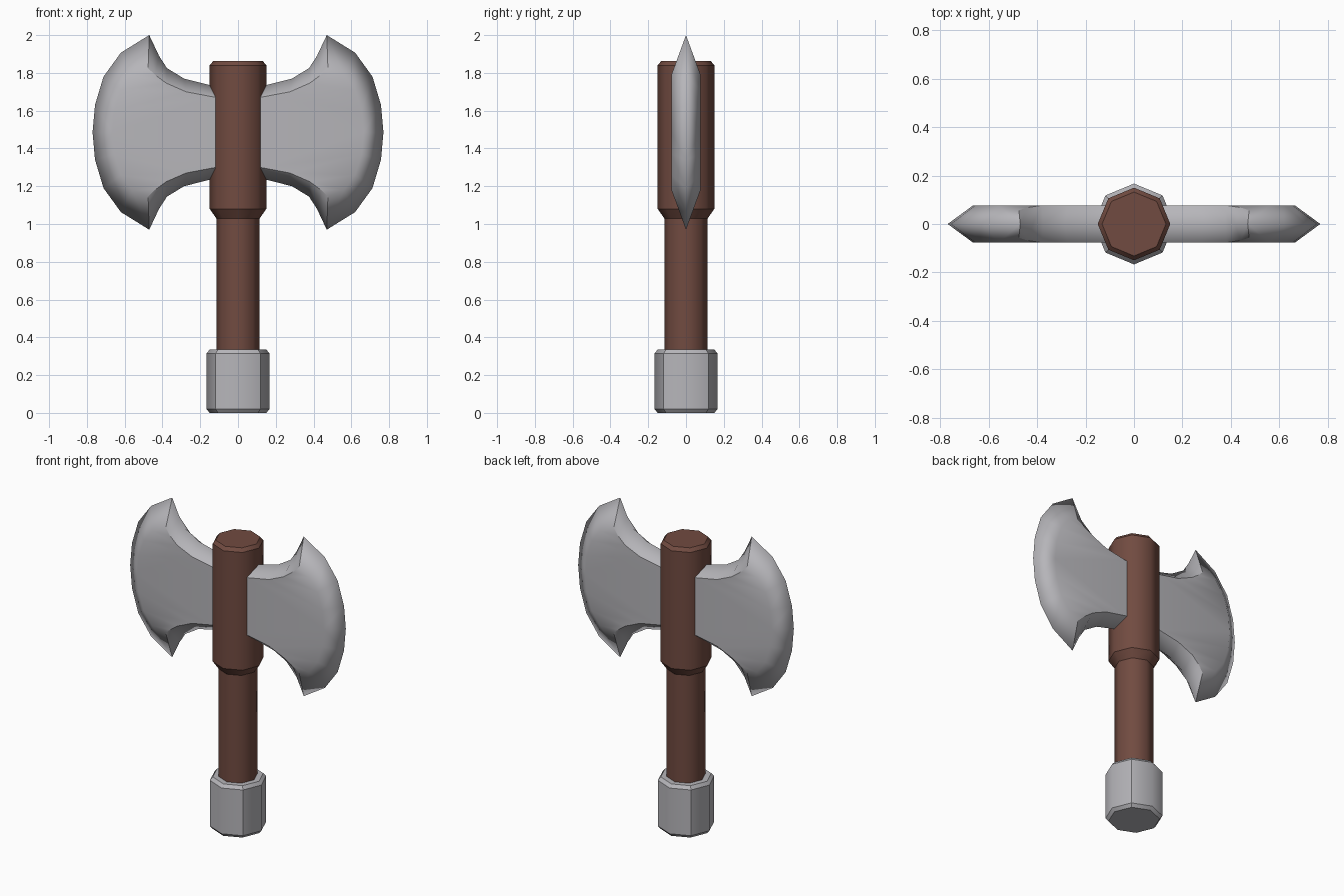
import bpy, bmesh, math

if "Cube" in bpy.data.objects:
    bpy.data.objects.remove(bpy.data.objects["Cube"])


def material(name, rgb):
    m = bpy.data.materials.new(name)
    m.diffuse_color = (*rgb, 1)
    m.use_nodes = True
    m.node_tree.nodes["Principled BSDF"].inputs["Base Color"].default_value = m.diffuse_color
    return m


STEEL = material("grey steel", (0.47, 0.465, 0.49))
WOOD = material("brown wood", (0.165, 0.07, 0.052))


def finish(name, bm, mat):
    me = bpy.data.meshes.new(name)
    for f in bm.faces:
        f.smooth = True
    bm.to_mesh(me)
    bm.free()
    me.materials.append(mat)
    ob = bpy.data.objects.new(name, me)
    bpy.context.collection.objects.link(ob)
    return ob


def octagon_turned(name, profile, mat, crease_diagonals=False):
    """Eight-sided solid of revolution from (radius, z) points."""
    bm = bmesh.new()
    rings = [[bm.verts.new((r * math.cos(k * math.pi / 4), r * math.sin(k * math.pi / 4), z))
              for k in range(8)] for r, z in profile]
    for a, b in zip(rings, rings[1:]):
        for k in range(8):
            bm.faces.new((a[k], a[(k + 1) % 8], b[(k + 1) % 8], b[k]))
    bm.faces.new(rings[0][::-1])
    bm.faces.new(rings[-1])
    bm.normal_update()
    for e in bm.edges:
        d = e.verts[0].co - e.verts[1].co
        if abs(d.z) < 1e-5:                       # horizontal rims stay crisp
            e.smooth = False
        elif crease_diagonals and abs(e.verts[0].co.x * e.verts[0].co.y) > 1e-4:
            e.smooth = False
    return finish(name, bm, mat)


# Handle with thicker head section, and metal pommel
octagon_turned("handle", [(0.115, 0.2), (0.115, 1.03), (0.15, 1.08), (0.15, 1.84), (0.132, 1.862)], WOOD)
octagon_turned("pommel", [(0.15, 0), (0.167, 0.02), (0.167, 0.315), (0.15, 0.335)], STEEL, True)

# Double blade: one eighth is built, then mirrored on x, y and z
MID, T = 1.485, 0.077
outer = [(0.47, 2.0), (0.62, 1.907), (0.712, 1.78), (0.757, 1.63), (0.77, MID)]
bevel = [(0.476, 1.825), (0.56, 1.79), (0.62, 1.71), (0.655, 1.60), (0.665, MID)]
notch_ridge = [(0.47, 2.0), (0.418, 1.89), (0.376, 1.825), (0.286, 1.77), (0.148, 1.735), (0.1, 1.73)]
notch_face = [(0.476, 1.825), (0.44, 1.79), (0.38, 1.746), (0.275, 1.70), (0.127, 1.672), (0.1, 1.67)]

bm = bmesh.new()


def verts(points, y):
    return [bm.verts.new((x, y, z - MID)) for x, z in points]


o = verts(outer, 0)
b = verts(bevel, -T)
b[0].co.y = -0.057                                # blade thins at the tip
r = [o[0]] + verts(notch_ridge[1:], 0)
n = [b[0]] + verts(notch_face[1:], -T)
n[1].co.y = -0.068
root = verts([(0.1, MID)], -T)[0]

for i in range(4):
    bm.faces.new((o[i], o[i + 1], b[i + 1], b[i]))
for i in range(5):
    bm.faces.new((r[i], r[i + 1], n[i + 1], n[i]))
# flat side of the blade
bm.faces.new((b[0], b[1], n[1]))
for i in range(1, 4):
    bm.faces.new((b[i], b[i + 1], n[i + 1], n[i]))
bm.faces.new((b[4], n[5], n[4]))
cheek = bm.faces.new((b[4], root, n[5]))
bmesh.ops.recalc_face_normals(bm, faces=bm.faces)
bm.normal_update()
if cheek.normal.y > 0:
    bmesh.ops.reverse_faces(bm, faces=bm.faces)
for e in bm.edges:                                # crisp rim along the notch
    if all(v in n for v in e.verts) or (o[0] in e.verts and b[0] in e.verts):
        e.smooth = False

blades = finish("axe_blades", bm, STEEL)
blades.location.z = MID
mir = blades.modifiers.new("mirror", 'MIRROR')
mir.use_axis = (True, True, True)
mir.merge_threshold = 0.0005
wn = blades.modifiers.new("weighted_normals", 'WEIGHTED_NORMAL')
wn.keep_sharp = True
